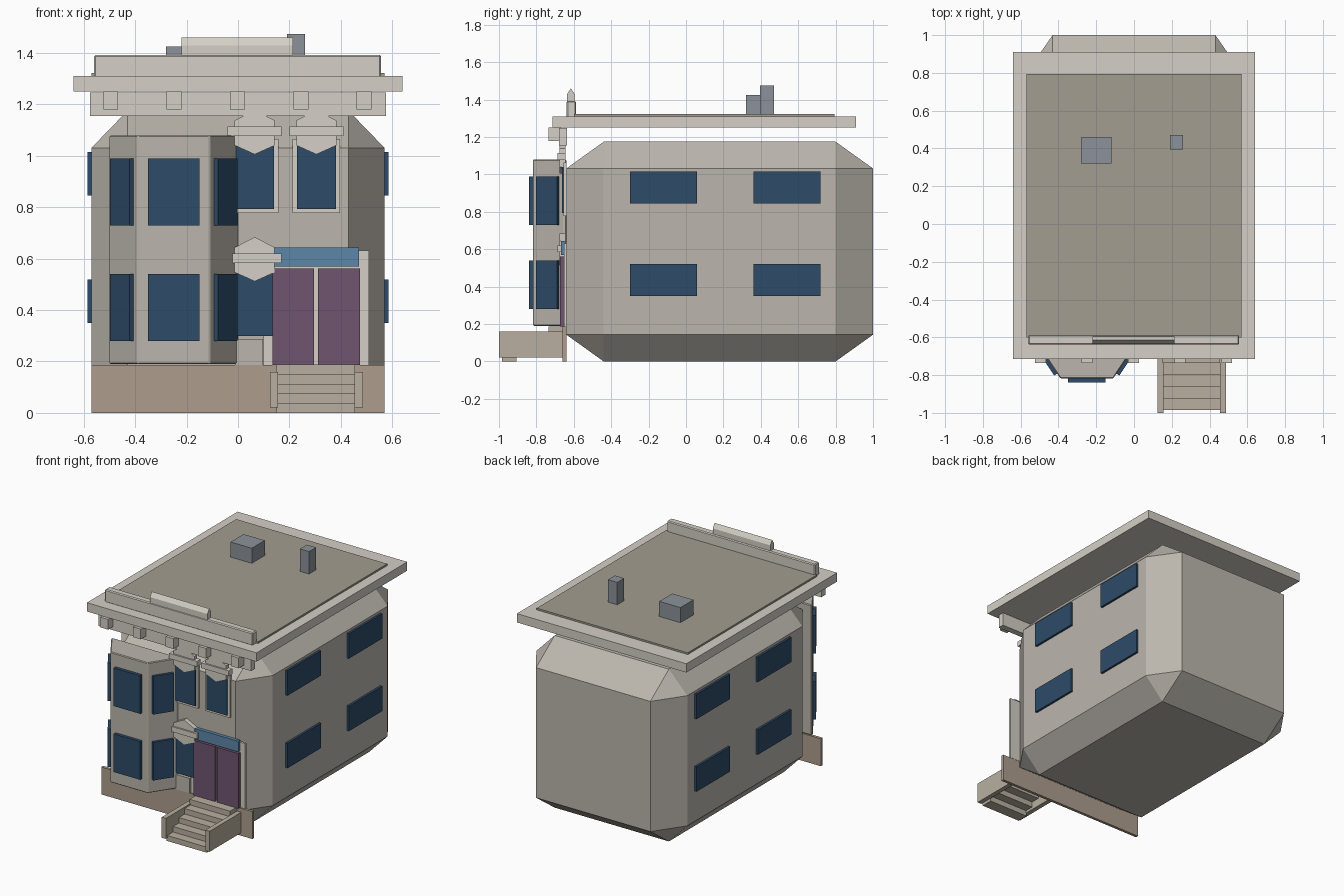
import bpy, bmesh, math
from mathutils import Matrix

if "Cube" in bpy.data.objects:
    bpy.data.objects.remove(bpy.data.objects["Cube"])


def material(name, r, g, b):
    m = bpy.data.materials.new(name)
    m.diffuse_color = (r, g, b, 1)
    m.use_nodes = True
    m.node_tree.nodes["Principled BSDF"].inputs["Base Color"].default_value = m.diffuse_color
    return m


STONE = material("stone", 0.50, 0.47, 0.42)
TRIM = material("trim", 0.66, 0.63, 0.57)
TAN = material("tan", 0.42, 0.34, 0.27)
STEP = material("step_stone", 0.48, 0.43, 0.35)
ROOF = material("roof_felt", 0.36, 0.34, 0.28)
GLASS = material("glass", 0.026, 0.07, 0.14)
TRANSOM = material("transom_glass", 0.11, 0.24, 0.39)
DOOR = material("door_paint", 0.16, 0.09, 0.16)
METAL = material("roof_metal", 0.26, 0.29, 0.32)


def finish(name, bm, mat):
    bmesh.ops.recalc_face_normals(bm, faces=bm.faces)
    me = bpy.data.meshes.new(name)
    bm.to_mesh(me)
    bm.free()
    me.materials.append(mat)
    ob = bpy.data.objects.new(name, me)
    bpy.context.collection.objects.link(ob)
    return ob


def box(name, x, y, z, mat, bevel=0, unit_bevel=0):
    """Box from (min, max) ranges; unit_bevel chamfers before scaling."""
    bm = bmesh.new()
    bmesh.ops.create_cube(bm, size=1)
    if unit_bevel:
        bmesh.ops.bevel(bm, geom=bm.edges[:], offset=unit_bevel, segments=1,
                        affect='EDGES', profile=0.5)
    bmesh.ops.scale(bm, vec=(x[1] - x[0], y[1] - y[0], z[1] - z[0]), verts=bm.verts)
    bmesh.ops.translate(bm, vec=(sum(x) / 2, sum(y) / 2, sum(z) / 2), verts=bm.verts)
    if bevel:
        bmesh.ops.bevel(bm, geom=bm.edges[:], offset=bevel, segments=1,
                        affect='EDGES', profile=0.5)
    return finish(name, bm, mat)


def prism(name, pts, vec, mat, bevel=0):
    """Extrude a closed 3D outline along vec."""
    bm = bmesh.new()
    f = bm.faces.new([bm.verts.new(p) for p in pts])
    new = bmesh.ops.extrude_face_region(bm, geom=[f])["geom"]
    bmesh.ops.translate(bm, vec=vec, verts=[v for v in new if isinstance(v, bmesh.types.BMVert)])
    bmesh.ops.recalc_face_normals(bm, faces=bm.faces)
    if bevel:
        bmesh.ops.bevel(bm, geom=bm.edges[:], offset=bevel, segments=1,
                        affect='EDGES', profile=0.5)
    return finish(name, bm, mat)


# Main chamfered house body and front plinth
box("house_body", (-0.57, 0.57), (-0.64, 1.0), (0, 1.175), STONE, unit_bevel=0.122)
box("front_plinth", (-0.57, 0.57), (-0.66, -0.64), (0, 0.187), TAN)

# Side windows
for s in (-1, 1):
    for y in (-0.12, 0.54):
        for z in (0.435, 0.93):
            box("side_window", sorted((s * 0.56, s * 0.585)), (y - 0.18, y + 0.18),
                (z - 0.085, z + 0.085), GLASS)

# Roof slab, felt, and roof boxes
box("roof_slab", (-0.64, 0.64), (-0.715, 0.91), (1.25, 1.31), TRIM)
box("roof_felt", (-0.57, 0.57), (-0.60, 0.795), (1.305, 1.322), ROOF)
box("roof_vent", (-0.28, -0.12), (0.32, 0.46), (1.32, 1.425), METAL)
box("chimney", (0.19, 0.26), (0.395, 0.47), (1.32, 1.475), METAL)

# Cornice with brackets, parapet and crest
box("frieze", (-0.575, 0.575), (-0.68, -0.637), (1.155, 1.247), TRIM)
for i in range(5):
    x = -0.495 + i * 0.2465
    box("cornice_bracket", (x - 0.029, x + 0.029), (-0.735, -0.67), (1.18, 1.25), TRIM)
box("parapet", (-0.56, 0.557), (-0.638, -0.588), (1.305, 1.393), TRIM, bevel=0.006)
prism("parapet_crest", [(-0.22, y, z) for y, z in
      ((-0.635, 1.385), (-0.635, 1.43), (-0.615, 1.46), (-0.595, 1.43), (-0.595, 1.385))],
      (0.434, 0, 0), TRIM)

# Three sided bay
BX = -0.25
prism("bay", [(BX + x, y, 0.19) for x, y in
      ((-0.25, -0.64), (-0.25, -0.653), (-0.14, -0.818), (0.14, -0.818), (0.25, -0.653), (0.25, -0.64))],
      (0, 0, 0.89), STONE, bevel=0.005)
ang = math.atan2(0.165, 0.11)
for z in (0.41, 0.86):
    box("bay_front_window", (-0.35, -0.15), (-0.84, -0.81), (z - 0.13, z + 0.13), GLASS)
    for s in (-1, 1):
        w = box("bay_side_window", (-0.068, 0.068), (-0.018, 0.01), (-0.13, 0.13), GLASS)
        w.matrix_world = (Matrix.Translation((BX + s * 0.195, -0.7355, z))
                          @ Matrix.Rotation(s * ang, 4, 'Z'))


# Front windows with pointed hoods
def hood(x, z):
    prism("window_hood", [(x + a, -0.675, z + b) for a, b in
          ((-0.078, -0.055), (0, -0.09), (0.078, -0.055), (0.078, 0.042), (0, 0.082), (-0.078, 0.042))],
          (0, 0.03, 0), TRIM)
    box("hood_bar", (x - 0.105, x + 0.105), (-0.686, -0.645), (z - 0.018, z + 0.018), TRIM)


for x in (0.065, 0.305):
    box("upper_window_frame", (x - 0.092, x + 0.092), (-0.655, -0.638), (0.777, 1.065), TRIM)
    box("upper_window", (x - 0.076, x + 0.076), (-0.664, -0.645), (0.793, 1.06), GLASS)
    hood(x, 1.096)
box("lower_window", (-0.012, 0.138), (-0.662, -0.638), (0.3, 0.59), GLASS)
box("lower_panel", (-0.012, 0.098), (-0.662, -0.638), (0.187, 0.288), STONE)
hood(0.065, 0.602)

# Double door, frame and transom
box("door_frame", (0.1, 0.51), (-0.652, -0.638), (0.187, 0.632), TRIM)
box("door_left", (0.135, 0.296), (-0.673, -0.645), (0.187, 0.562), DOOR)
box("door_right", (0.311, 0.475), (-0.673, -0.645), (0.187, 0.562), DOOR)
box("transom", (0.138, 0.47), (-0.668, -0.645), (0.57, 0.643), TRANSOM)

# Front steps with cheek walls
for i in range(5):
    y = -0.985 + i * 0.0625
    box("step", (0.15, 0.455), (y, y + 0.08), (i * 0.0375, (i + 1) * 0.0375), STEP)
for x in (0.14, 0.47):
    box("cheek_wall", (x - 0.016, x + 0.016), (-1.0, -0.655), (0.02, 0.16), STEP)
